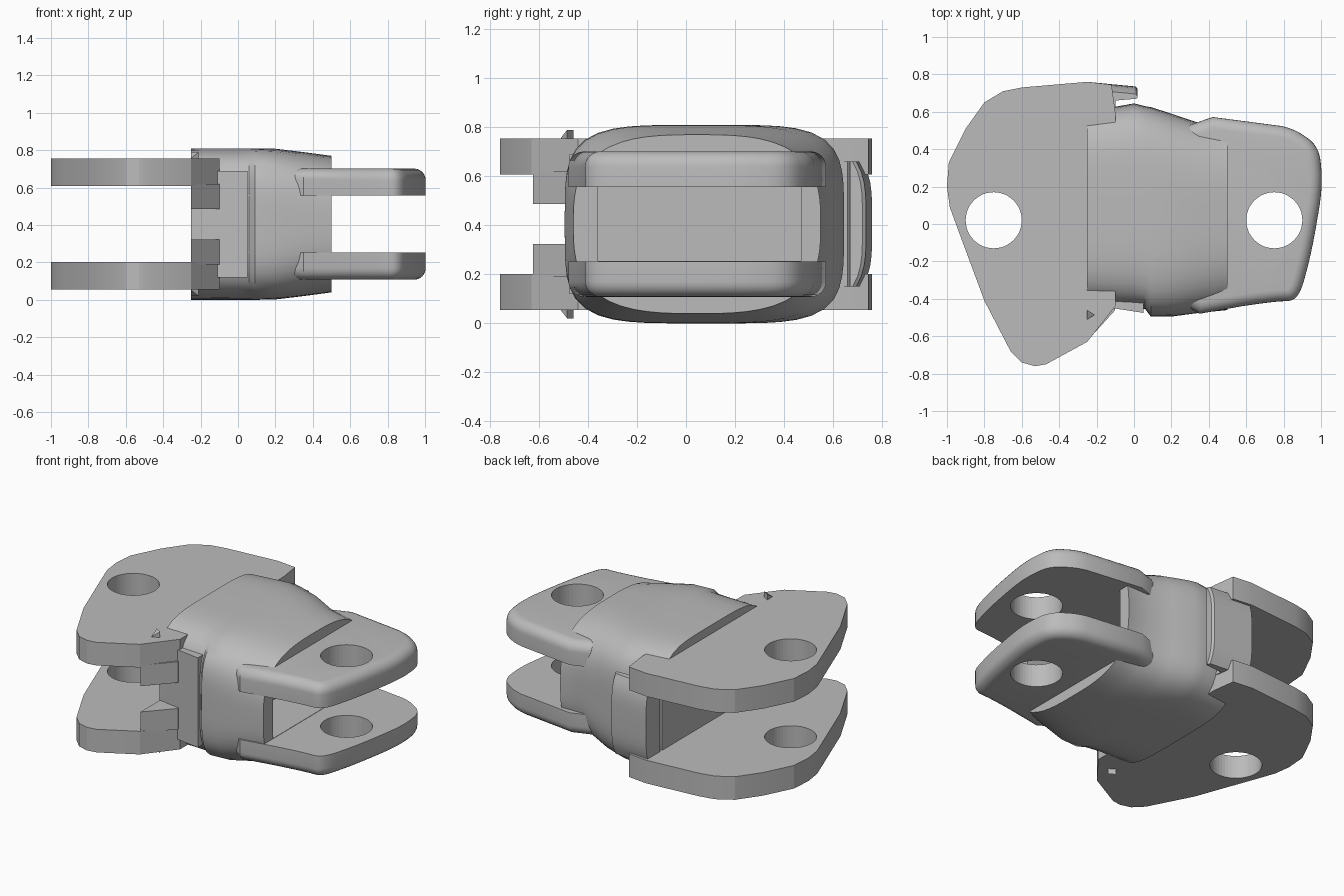
import bpy, bmesh, math
from mathutils import Vector

if "Cube" in bpy.data.objects:
    bpy.data.objects.remove(bpy.data.objects["Cube"], do_unlink=True)

MID = 0.405  # height of the mirror plane

grey = bpy.data.materials.new("plain_grey")
grey.use_nodes = True
grey.diffuse_color = (0.5, 0.5, 0.5, 1)
grey.node_tree.nodes["Principled BSDF"].inputs["Base Color"].default_value = (0.5, 0.5, 0.5, 1)


def finish(name, bm, smooth=None):
    bmesh.ops.recalc_face_normals(bm, faces=bm.faces[:])
    mesh = bpy.data.meshes.new(name)
    bm.to_mesh(mesh)
    bm.free()
    ob = bpy.data.objects.new(name, mesh)
    bpy.context.collection.objects.link(ob)
    mesh.materials.append(grey)
    if smooth:
        bpy.ops.object.select_all(action='DESELECT')
        ob.select_set(True)
        bpy.context.view_layer.objects.active = ob
        bpy.ops.object.shade_smooth_by_angle(angle=math.radians(smooth))
    return ob


def prism(outline, z0, z1):
    bm = bmesh.new()
    base = bm.faces.new([bm.verts.new((x, y, z0)) for x, y in outline])
    top = bmesh.ops.extrude_face_region(bm, geom=[base])["geom"]
    bmesh.ops.translate(bm, verts=[v for v in top if isinstance(v, bmesh.types.BMVert)],
                        vec=(0, 0, z1 - z0))
    return bm


def box(x0, x1, y0, y1, z0, z1):
    return prism([(x0, y0), (x1, y0), (x1, y1), (x0, y1)], z0, z1)


def mirror_z(bm):
    for v in bm.verts:
        v.co.z = 2 * MID - v.co.z
    return bm


def cut(ob, cutter):
    cutter.hide_render = True
    cutter.hide_viewport = True
    cutter.display_type = 'WIRE'
    mod = ob.modifiers.new("cut", 'BOOLEAN')
    mod.operation = 'DIFFERENCE'
    mod.solver = 'EXACT'
    mod.object = cutter


def pin_cutter(name, x):
    ring = [(x + 0.15 * math.cos(i * math.tau / 48), 0.02 + 0.15 * math.sin(i * math.tau / 48))
            for i in range(48)]
    return finish(name, prism(ring, -0.2, 1.0))


def round_corners(points, steps=4, reach=0.4):
    # replace every corner by a short quadratic curve
    out = []
    pts = [Vector(p) for p in points]
    for i, p in enumerate(pts):
        a = p.lerp(pts[i - 1], reach)
        b = p.lerp(pts[(i + 1) % len(pts)], reach)
        for k in range(steps + 1):
            t = k / steps
            out.append(tuple(a.lerp(p, t).lerp(p.lerp(b, t), t)))
    return out


# Main body: rounded sections lofted along x (x, front, back, half height, squareness)
stations = [(-0.25, -0.43, 0.60, 0.405, 4.6), (0.0, -0.45, 0.645, 0.405, 4.4),
            (0.06, -0.455, 0.63, 0.405, 4.4), (0.09, -0.495, 0.625, 0.405, 4.3),
            (0.2, -0.495, 0.59, 0.403, 4.1), (0.35, -0.475, 0.54, 0.385, 3.5),
            (0.5, -0.46, 0.55, 0.365, 3.0)]
SEG = 64
bm = bmesh.new()
rings = []
for x, y0, y1, half, n in stations:
    ring = []
    for i in range(SEG):
        a = i * math.tau / SEG
        c, s = math.cos(a), math.sin(a)
        r = (abs(c) ** n + abs(s) ** n) ** (-1 / n)
        ring.append(bm.verts.new((x, (y0 + y1) / 2 + (y1 - y0) / 2 * r * c, MID + half * r * s)))
    rings.append(ring)
for a, b in zip(rings, rings[1:]):
    for i in range(SEG):
        j = (i + 1) % SEG
        bm.faces.new((a[i], a[j], b[j], b[i]))
bm.faces.new(rings[0])
bm.faces.new(rings[-1])
body = finish("body", bm, 35)
cut(body, finish("recess_cutter", box(0.2, 0.8, -0.36, 0.47, 0.255, 0.56)))

# Clevis plates on one end, lugs with rounded outer rims on the other
plate_corners = [(-1.0, 0.2), (-0.99, 0.33), (-0.9, 0.51), (-0.8, 0.65), (-0.7, 0.71), (-0.6, 0.73),
                 (-0.25, 0.76), (-0.12, 0.745), (-0.1, 0.6), (-0.1, -0.44), (-0.25, -0.63),
                 (-0.47, -0.75), (-0.53, -0.76), (-0.6, -0.74), (-0.66, -0.68), (-0.8, -0.41),
                 (-0.93, -0.06), (-0.985, 0.09)]
lug_corners = [(0.36, 0.575), (0.82, 0.53), (0.99, 0.42), (1.01, 0.2), (0.95, -0.15),
               (0.88, -0.41), (0.74, -0.415), (0.34, -0.475)]
lug_outline = [(0.3, -0.45)] + [(0.3, 0.53), (0.42, 0.572)] + \
    round_corners(lug_corners, 6)[10:-7] + [(0.35, -0.48)]
plate_pin = pin_cutter("plate_pin_cutter", -0.75)
lug_pin = pin_cutter("lug_pin_cutter", 0.75)

for side in ("upper", "lower"):
    flip = mirror_z if side == "lower" else (lambda b: b)
    plate = finish(side + "_plate", flip(prism(plate_corners, 0.608, 0.755)), 22)
    cut(plate, plate_pin)

    bm = prism(lug_outline, 0.557, 0.702)
    rim = [e for e in bm.edges if all(v.co.z > 0.7 for v in e.verts)
           and max(v.co.x for v in e.verts) > 0.31]
    bmesh.ops.bevel(bm, geom=rim, offset=0.085, segments=6, profile=0.5, affect='EDGES',
                    clamp_overlap=True)
    lug = finish(side + "_lug", flip(bm), 35)
    cut(lug, lug_pin)

    # Inward stop block and small pointed tab at the front
    finish(side + "_stop_block", flip(prism([(-0.25, -0.625), (-0.1, -0.46), (-0.11, -0.4),
                                             (-0.25, -0.4)], 0.487, 0.62)))
    tab = prism([(-0.25, -0.51), (-0.25, -0.46), (-0.21, -0.485)], 0.75, 0.79)
    for v in tab.verts:
        if v.co.z > 0.76 and v.co.y < -0.5:
            v.co.z = 0.758
    finish(side + "_tab", flip(tab))

# Front cover with a raised step beside it
for name, x0, x1, z0 in (("front_cover", -0.2, 0.05, 0.12), ("front_cover_step", 0.03, 0.1, 0.25)):
    finish(name, prism([(x0, -0.4), (x0, -0.437), (x1, -0.475), (x1, -0.4)], z0, 2 * MID - z0))

# Curved pad at the back between the plates
bm = bmesh.new()
pad = []
for i in range(13):
    t = i / 6 - 1
    z = MID + 0.255 * t
    bulge = 0.04 * t ** 4
    pad.append([bm.verts.new((x, y, z)) for x, y in
                ((-0.25, 0.62), (-0.25, 0.76 - bulge), (0.01, 0.735 - bulge), (0.02, 0.72 - bulge),
                 (0.015, 0.67), (-0.1, 0.66), (-0.1, 0.62))])
for a, b in zip(pad, pad[1:]):
    for i in range(len(a)):
        j = (i + 1) % len(a)
        bm.faces.new((a[i], a[j], b[j], b[i]))
bm.faces.new(pad[0])
bm.faces.new(pad[-1])
finish("back_pad", bm, 30)
